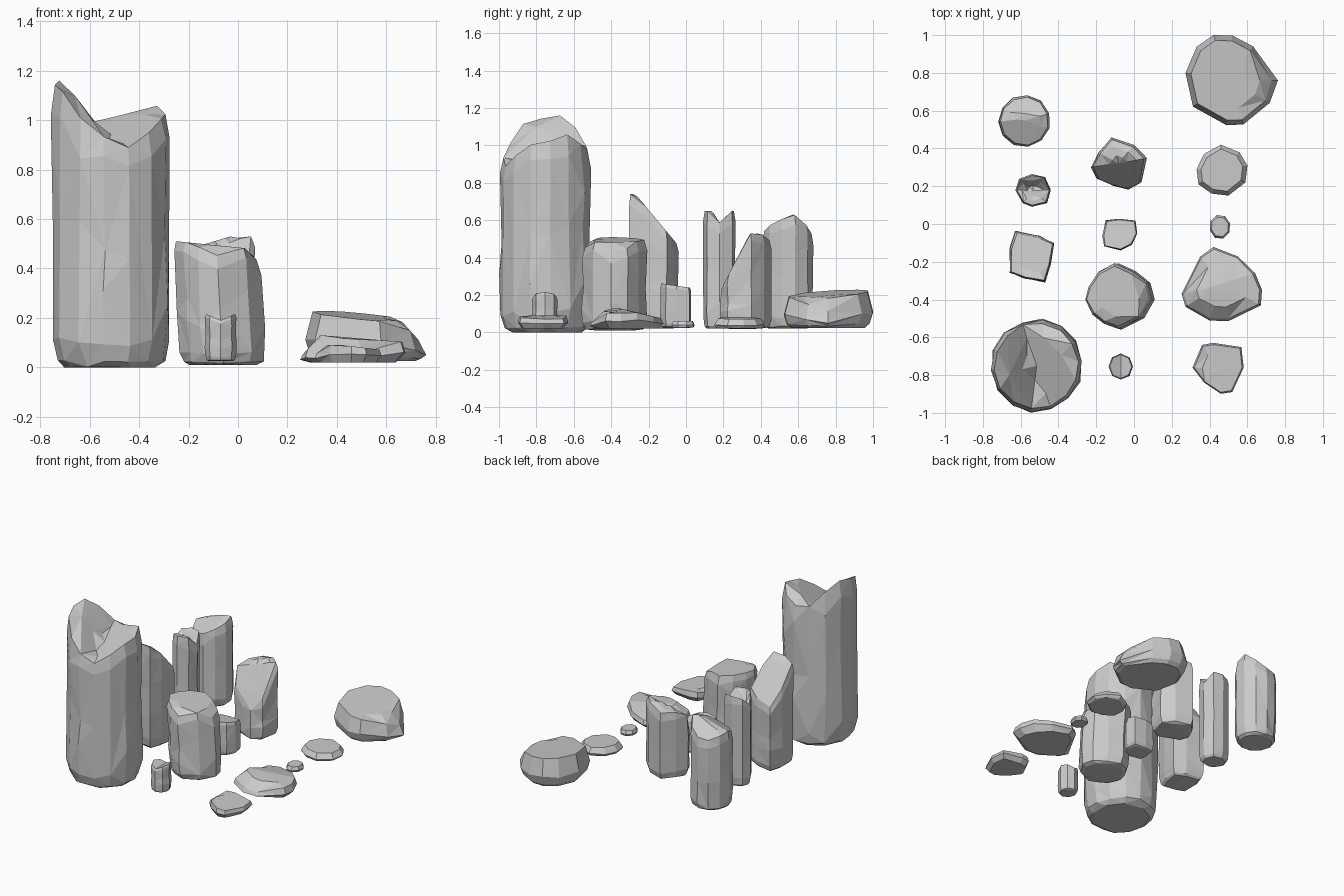
import bpy, bmesh, math, random

if "Cube" in bpy.data.objects:
    bpy.data.objects.remove(bpy.data.objects["Cube"])

random.seed(11)

# (height fraction, width scale) from base to rim
COLUMN = [(0, .77), (.025, .9), (.1, .97), (.3, .99), (.52, .965), (.76, .98), (.92, .975), (1, .91)]
SLAB = [(0, .84), (.12, .93), (.4, 1.0), (1, .82)]
WEDGE = [(0, .82), (.5, 1.0), (1, .94)]


def ngon(cx, cy, rx, ry, n, turn=0.0):
    return [(cx + rx * math.cos(math.tau * i / n + turn),
             cy + ry * math.sin(math.tau * i / n + turn)) for i in range(n)]


def rock(name, outline, z0, top, profile=COLUMN, lean=(0, 0), rough=.03, keep=.6):
    """Loft an outline up to a sculpted top surface top(x, y), then break it into facets."""
    bm = bmesh.new()
    n = len(outline)
    cx = (min(p[0] for p in outline) + max(p[0] for p in outline)) / 2
    cy = (min(p[1] for p in outline) + max(p[1] for p in outline)) / 2
    rings = []
    for k, (f, s) in enumerate(profile + [(1, .62), (1, .3)]):
        inner = k >= len(profile) - 1
        ring = []
        for x, y in outline:
            r = s * (1 + random.uniform(-rough, rough * .5))
            px = cx + (x - cx) * r + lean[0] * f
            py = cy + (y - cy) * r + lean[1] * f
            h = f
            if .2 < f < .9:
                h += random.uniform(-.07, .07)
            t = top(px, py)
            ring.append(bm.verts.new((px, py, t if inner else z0 + h * (t - z0))))
        rings.append(ring)
    for a, b in zip(rings, rings[1:]):
        for i in range(n):
            j = (i + 1) % n
            bm.faces.new((a[i], a[j], b[j], b[i]))
    bm.faces.new(rings[0][::-1])
    tx, ty = cx + lean[0], cy + lean[1]
    c = bm.verts.new((tx, ty, top(tx, ty)))
    for i in range(n):
        bm.faces.new((rings[-1][i], rings[-1][(i + 1) % n], c))
    bmesh.ops.triangulate(bm, faces=bm.faces[:])
    bmesh.ops.recalc_face_normals(bm, faces=bm.faces[:])
    me = bpy.data.meshes.new(name)
    bm.to_mesh(me)
    bm.free()
    ob = bpy.data.objects.new(name, me)
    bpy.context.collection.objects.link(ob)
    # irregular large facets
    ob.modifiers.new("facets", 'DECIMATE').ratio = keep
    return ob


# Left column: tall standing stones
def split_top(x, y):
    left = min(1.16, 1.14 - 1.4 * (x + .69), 1.16 + 1.5 * (x + .73), .92 + 1.5 * (y + 1), 1.13 - 1.2 * (y + .62))
    right = min(.95 + .45 * (x + .5) + .4 * (y + .75), 1.07 - 1.0 * (x + .34), 1.06 - .9 * (y + .62))
    return max(left, right)


rock("giant_split_stone", ngon(-.515, -.75, .247, .25, 14, .1), 0, split_top)
rock("slanted_stone",
     [(-.66, -.26), (-.58, -.29), (-.47, -.31), (-.44, -.22), (-.42, -.10), (-.50, -.06),
      (-.63, -.035), (-.66, -.13)], .02,
     lambda x, y: min(.74, .74 - 1.2 * (y + .27)), keep=.75)
rock("twin_peak_stone",
     [(-.63, .18), (-.59, .11), (-.54, .09), (-.46, .11), (-.44, .18), (-.47, .25), (-.54, .265), (-.61, .24)],
     .02, lambda x, y: min(.65, .57 + 1.6 * abs(y - .19)), keep=.75)
rock("round_pillar_stone", ngon(-.58, .545, .14, .14, 11, .3), .02,
     lambda x, y: min(.63 - .9 * max(0, y - .58), .56 + .5 * (y - .42)) + .3 * min(0, x + .5))

# Middle column: medium boulders
rock("tiny_notched_stone", ngon(-.07, -.755, .065, .07, 8), .025,
     lambda x, y: .19 + .45 * abs(x + .07), keep=.75)
rock("flat_top_boulder",
     [(-.24, -.40), (-.20, -.48), (-.14, -.53), (-.06, -.56), (.06, -.50), (.12, -.40),
      (.10, -.31), (.02, -.25), (-.08, -.205), (-.17, -.25), (-.22, -.33)], .01,
     lambda x, y: min(.505 - .1 * (x + .2), .5 - 1.2 * (x - .02), .49 + 1.2 * (y + .51)),
     lean=(-.025, 0))
rock("small_boulder",
     [(-.17, -.06), (-.16, -.12), (-.07, -.14), (-.01, -.11), (.02, -.05), (.01, .02), (-.08, .03), (-.15, .02)],
     .025, lambda x, y: .25 - .15 * (y + .05), keep=.7)
rock("wedge_boulder",
     [(-.23, .30), (-.20, .24), (-.11, .20), (-.03, .18), (.04, .22), (.07, .35), (.0, .42),
      (-.12, .46), (-.19, .38)], .02,
     lambda x, y: min(.53 + .3 * min(0, x + .03), .24 + 1.9 * (y - .19), .53 - .8 * (y - .40)))

# Right column: flat slabs
rock("front_slab",
     [(.31, -.76), (.36, -.64), (.42, -.63), (.57, -.65), (.58, -.76), (.52, -.89), (.46, -.90), (.37, -.84)],
     .02, lambda x, y: min(.09, .09 - .12 * (x - .42), .05 + .8 * (x - .31)), WEDGE, rough=.015, keep=.85)
rock("wide_slab",
     [(.25, -.37), (.27, -.44), (.40, -.51), (.50, -.515), (.67, -.43), (.68, -.35), (.64, -.26),
      (.55, -.17), (.42, -.12), (.35, -.17)],
     .02, lambda x, y: min(.13 - .08 * (x - .33), .05 + .9 * (y + .51), .05 + 1.1 * (x - .26),
                           .125 - .25 * (y + .33)), WEDGE, rough=.015, keep=.85)
rock("pebble_slab", ngon(.455, -.015, .057, .065, 8, .3), .025, lambda x, y: .062, SLAB)
rock("thin_slab",
     [(.33, .29), (.34, .21), (.41, .16), (.50, .15), (.59, .22), (.60, .31), (.56, .38), (.46, .42), (.37, .37)],
     .02, lambda x, y: .08 - .05 * (x - .4), SLAB, rough=.015)
rock("large_slab",
     [(.27, .80), (.31, .62), (.49, .52), (.58, .525), (.72, .64), (.76, .76), (.63, .94),
      (.52, 1.0), (.42, 1.0), (.33, .94)],
     .025, lambda x, y: min(.21 - .09 * (x - .45) + .06 * (y - .75), .2 - 1.1 * (x - .65)),
     [(0, .82), (.12, .92), (.45, 1.0), (1, .88)], rough=.015, keep=.8)
